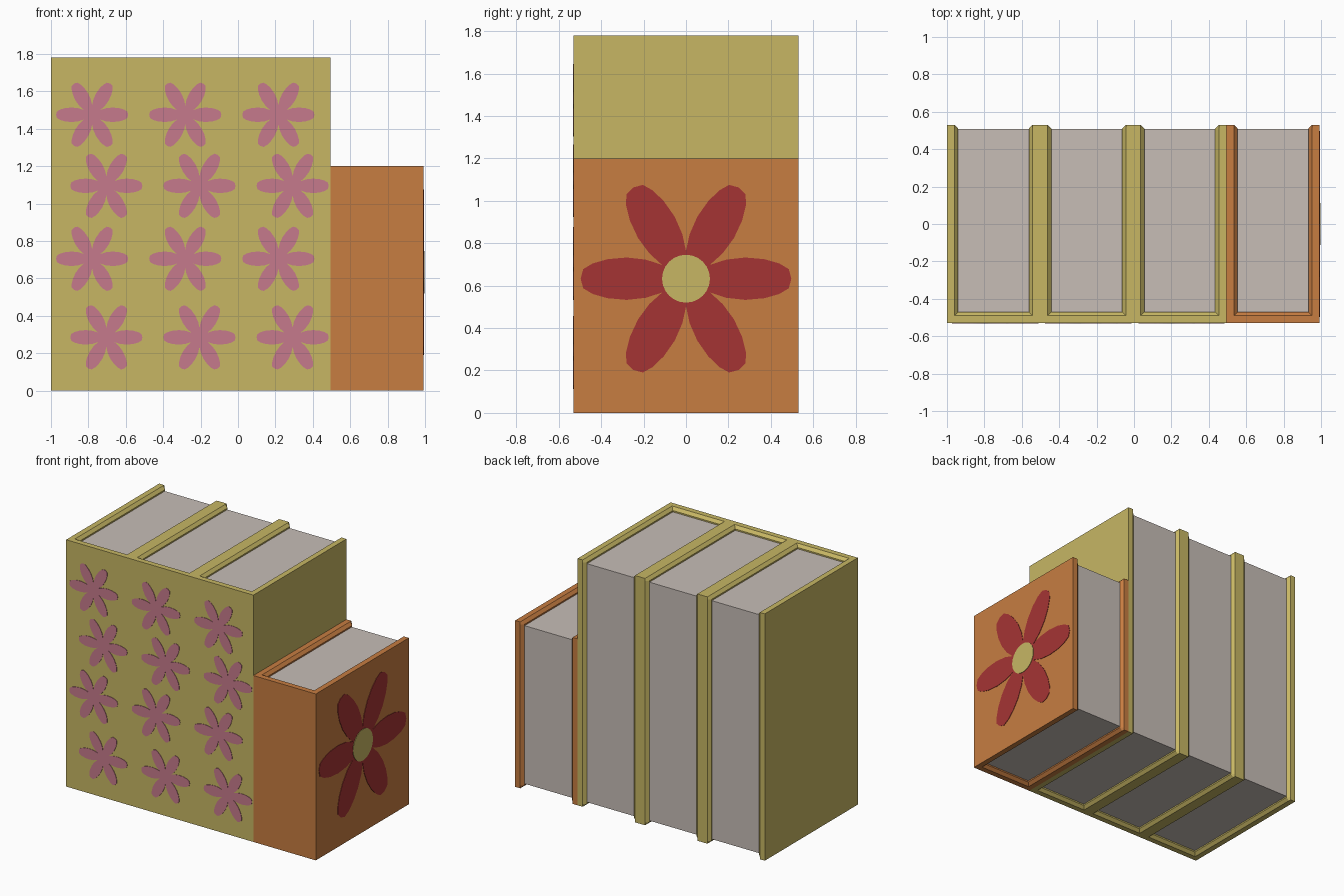
import bpy, bmesh, math
from mathutils import Vector

if "Cube" in bpy.data.objects:
    bpy.data.objects.remove(bpy.data.objects["Cube"])


def material(name, rgb):
    m = bpy.data.materials.new(name)
    m.diffuse_color = (*rgb, 1)
    m.use_nodes = True
    m.node_tree.nodes["Principled BSDF"].inputs["Base Color"].default_value = m.diffuse_color
    return m


YELLOW = material("mustard yellow", (0.57, 0.47, 0.127))
ORANGE = material("orange", (0.57, 0.205, 0.053))
PINK = material("dusty pink", (0.565, 0.195, 0.262))
RED = material("dark red", (0.376, 0.034, 0.034))
PAPER = material("paper grey", (0.57, 0.51, 0.47))

W = 0.498            # book thickness
D = 0.53             # half depth
T, C = 0.06, 0.02    # board thickness, inner chamfer


def finish(bm, name, mat):
    bmesh.ops.recalc_face_normals(bm, faces=bm.faces)
    me = bpy.data.meshes.new(name)
    bm.to_mesh(me)
    bm.free()
    me.materials.append(mat)
    ob = bpy.data.objects.new(name, me)
    bpy.context.collection.objects.link(ob)
    return ob


# U-shaped cover with chamfered inner edges, lofted through four levels
def cover(name, x, h, mat):
    bm = bmesh.new()
    hw = W / 2
    rings = []
    for z, t in ((0, T - C), (C, T), (h - C, T), (h, T - C)):
        half = [(hw, -D), (hw, D), (hw - T + C, D), (hw - t, D - C), (hw - t, -D + t)]
        pts = half + [(-a, b) for a, b in reversed(half)]
        rings.append([bm.verts.new((x + a, b, z)) for a, b in pts])
    n = len(rings[0])
    for lo, hi in zip(rings, rings[1:]):
        for i in range(n):
            j = (i + 1) % n
            bm.faces.new((lo[i], lo[j], hi[j], hi[i]))
    for r in (rings[0], rings[-1]):
        for i in range(4):          # right board, left board and spine caps
            bm.faces.new((r[i], r[i + 1], r[n - 2 - i], r[n - 1 - i])) if i == -1 else None
        bm.faces.new((r[0], r[1], r[2], r[3], r[4]))
        bm.faces.new((r[5], r[6], r[7], r[8], r[9]))
        bm.faces.new((r[0], r[4], r[5], r[9]))
    return finish(bm, name, mat)


# Page block, slightly recessed inside the cover
def pages(name, x, h):
    bm = bmesh.new()
    bmesh.ops.create_cube(bm, size=1)
    y0, y1, r = -D + T - 0.01, 0.508, 0.03
    for v in bm.verts:
        v.co = Vector((x + v.co.x * (W - 2 * T + 0.01),
                       y0 + (v.co.y + 0.5) * (y1 - y0),
                       r + (v.co.z + 0.5) * (h - 2 * r)))
    return finish(bm, name, PAPER)


# Thin plate from a star-shaped outline; u is its horizontal axis, out its facing
def plate(name, outline, centre, u, out, thick, mat):
    bm = bmesh.new()
    c, u, out = Vector(centre), Vector(u), Vector(out)
    up = Vector((0, 0, 1))
    hub = bm.verts.new(c + out * thick)
    top = [bm.verts.new(c + u * a + up * b + out * thick) for a, b in outline]
    low = [bm.verts.new(c + u * a + up * b) for a, b in outline]
    for i in range(len(top)):
        j = (i + 1) % len(top)
        bm.faces.new((hub, top[i], top[j]))
        bm.faces.new((top[i], low[i], low[j], top[j]))
    bm.normal_update()
    return finish(bm, name, mat)


# Six-petal outline: half petal profile mirrored and turned
def flower(s):
    half = [(0.19, 0.09), (0.28, 0.1), (0.37, 0.092), (0.44, 0.072), (0.485, 0.045)]
    petal = [(0.113, -0.065)] + [(a, -b) for a, b in half] + [(0.497, 0)] + half[::-1]
    pts = []
    for k in range(6):
        ca, sa = math.cos(k * math.pi / 3), math.sin(k * math.pi / 3)
        pts += [(s * (a * ca - b * sa), s * (a * sa + b * ca)) for a, b in petal]
    return pts


# Three tall books with flowers down the spine
for b in range(3):
    x = -1 + W / 2 + b * W
    cover(f"tall_book_cover_{b + 1}", x, 1.78, YELLOW)
    pages(f"tall_book_pages_{b + 1}", x, 1.78)
    for k, z in enumerate((1.475, 1.095, 0.705, 0.285)):
        fx = -0.78 + b * W + 0.076 * (k % 2)
        plate(f"spine_flower_{b + 1}_{k + 1}", flower(0.388), (fx, -D, z),
              (1, 0, 0), (0, -1, 0), 0.003, PINK)

# Short book with one large flower on its right board
x = -1 + 3.5 * W
cover("short_book_cover", x, 1.2, ORANGE)
pages("short_book_pages", x, 1.2)
side = x + W / 2
plate("big_flower_petals", flower(1), (side, 0, 0.633), (0, 1, 0), (1, 0, 0), 0.003, RED)
disc = [(0.113 * math.cos(i * math.tau / 24), 0.113 * math.sin(i * math.tau / 24)) for i in range(24)]
plate("big_flower_centre", disc, (side, 0, 0.633), (0, 1, 0), (1, 0, 0), 0.006, YELLOW)
